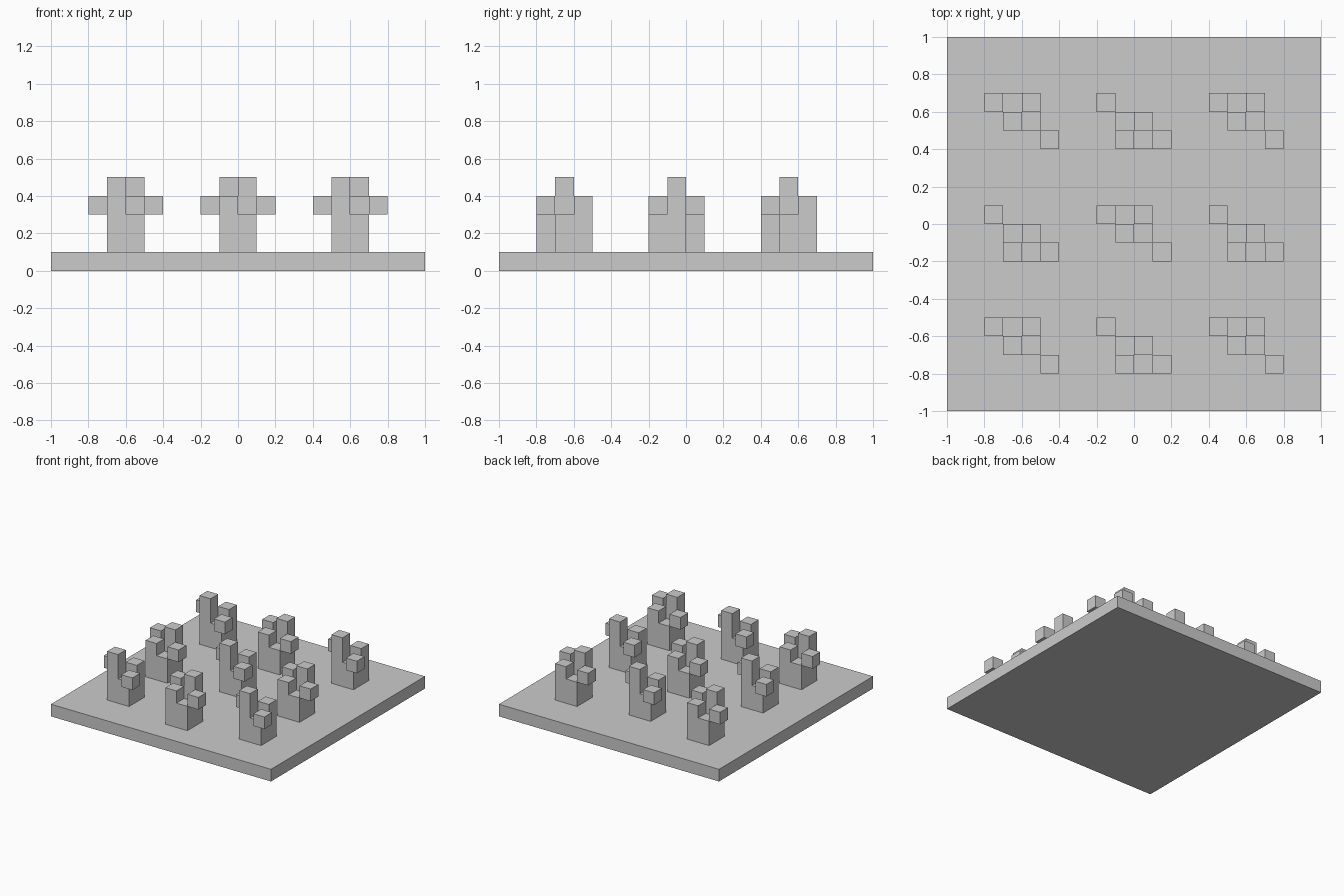
import bpy, bmesh, math
from mathutils import Matrix, Vector

if "Cube" in bpy.data.objects:
    bpy.data.objects.remove(bpy.data.objects["Cube"])

U = 0.1  # one block


def add_box(bm, lo, hi):
    lo, hi = Vector(lo) * U, Vector(hi) * U
    m = Matrix.Translation((lo + hi) / 2) @ Matrix.Diagonal((*(hi - lo), 1))
    bmesh.ops.create_cube(bm, size=1, matrix=m)


def make_mesh(name, boxes):
    bm = bmesh.new()
    for lo, hi in boxes:
        add_box(bm, lo, hi)
    mesh = bpy.data.meshes.new(name)
    bm.to_mesh(mesh)
    bm.free()
    return mesh


def place(name, mesh, loc=(0, 0, 0), turn=0):
    ob = bpy.data.objects.new(name, mesh)
    ob.location = loc
    ob.rotation_euler.z = turn
    bpy.context.collection.objects.link(ob)


# base plate
place("base_plate", make_mesh("base_plate", [((-10, -10, 0), (10, 10, 1))]))

# stump: trunk, tall block, short block, two corner blocks
stump = make_mesh("stump", [
    ((-1, -0.5, 1), (1, 1.5, 3)),
    ((-1, -0.5, 3), (0, 0.5, 5)),
    ((0, 0.5, 3), (1, 1.5, 4)),
    ((-2, 0.5, 3), (-1, 1.5, 4)),
    ((1, -1.5, 3), (2, -0.5, 4)),
])

# 3 x 3 grid, every second stump turned half way round
for row in range(3):
    for col in range(3):
        turn = math.pi * ((row + col) % 2)
        place(f"stump_{row}_{col}", stump,
              (-0.6 + 0.6 * col, -0.65 + 0.6 * row, 0), turn)
